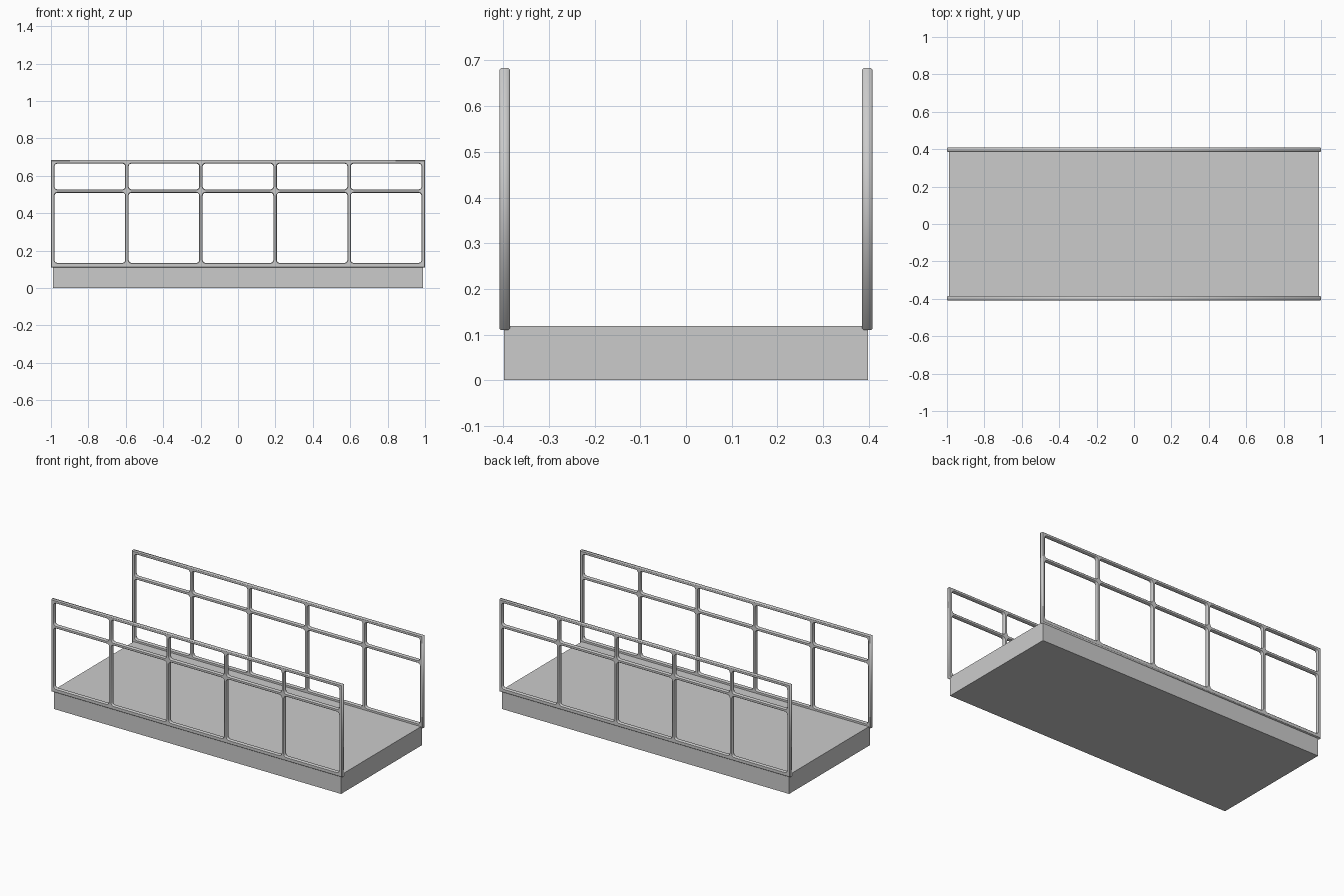
import bpy, math

if "Cube" in bpy.data.objects:
    bpy.data.objects.remove(bpy.data.objects["Cube"])

DECK = (1.976, 0.796, 0.119)
RAIL_Y, RAIL_T = 0.397, 0.0225
Z0, Z1 = 0.110, 0.683
BAR = 0.0185
CH = 0.003


def rounded_rect(x0, x1, z0, z1, r, n=3):
    pts = []
    for cx, cz, a0 in ((x1 - r, z1 - r, 0), (x0 + r, z1 - r, 90),
                       (x0 + r, z0 + r, 180), (x1 - r, z0 + r, 270)):
        for i in range(n + 1):
            a = math.radians(a0 + 90 * i / n)
            pts.append((cx + r * math.cos(a), cz + r * math.sin(a)))
    return pts


def railing(name, y):
    # filled 2D outline with holes, extruded with a small edge chamfer
    cu = bpy.data.curves.new(name, 'CURVE')
    cu.dimensions = '2D'
    cu.fill_mode = 'BOTH'
    cu.extrude = RAIL_T / 2 - CH
    cu.bevel_depth = CH
    cu.bevel_resolution = 0
    cu.offset = -CH

    def loop(pts):
        s = cu.splines.new('POLY')
        s.points.add(len(pts) - 1)
        for p, (a, b) in zip(s.points, pts):
            p.co = (a, b, 0, 1)
        s.use_cyclic_u = True

    loop([(-1, Z0), (1, Z0), (1, Z1), (-1, Z1)])
    # five bays, each with a tall lower and a short upper opening
    edges = [-0.99 + 0.396 * i for i in range(6)]
    for a, b in zip(edges, edges[1:]):
        x0 = a + BAR / 2
        x1 = b - BAR / 2
        for z0, z1 in ((0.134, 0.509), (0.527, 0.665)):
            loop(rounded_rect(x0, x1, z0, z1, 0.015))

    ob = bpy.data.objects.new(name, cu)
    bpy.context.collection.objects.link(ob)
    ob.rotation_euler = (math.pi / 2, 0, 0)
    ob.location = (0, y, 0)
    bpy.ops.object.select_all(action='DESELECT')
    ob.select_set(True)
    bpy.context.view_layer.objects.active = ob
    bpy.ops.object.convert(target='MESH')
    return bpy.context.object


# deck slab
bpy.ops.mesh.primitive_cube_add(size=1, location=(0, 0, DECK[2] / 2))
deck = bpy.context.object
deck.name = "deck"
deck.scale = DECK

# side railings
railing("front_railing", -RAIL_Y)
railing("back_railing", RAIL_Y)
